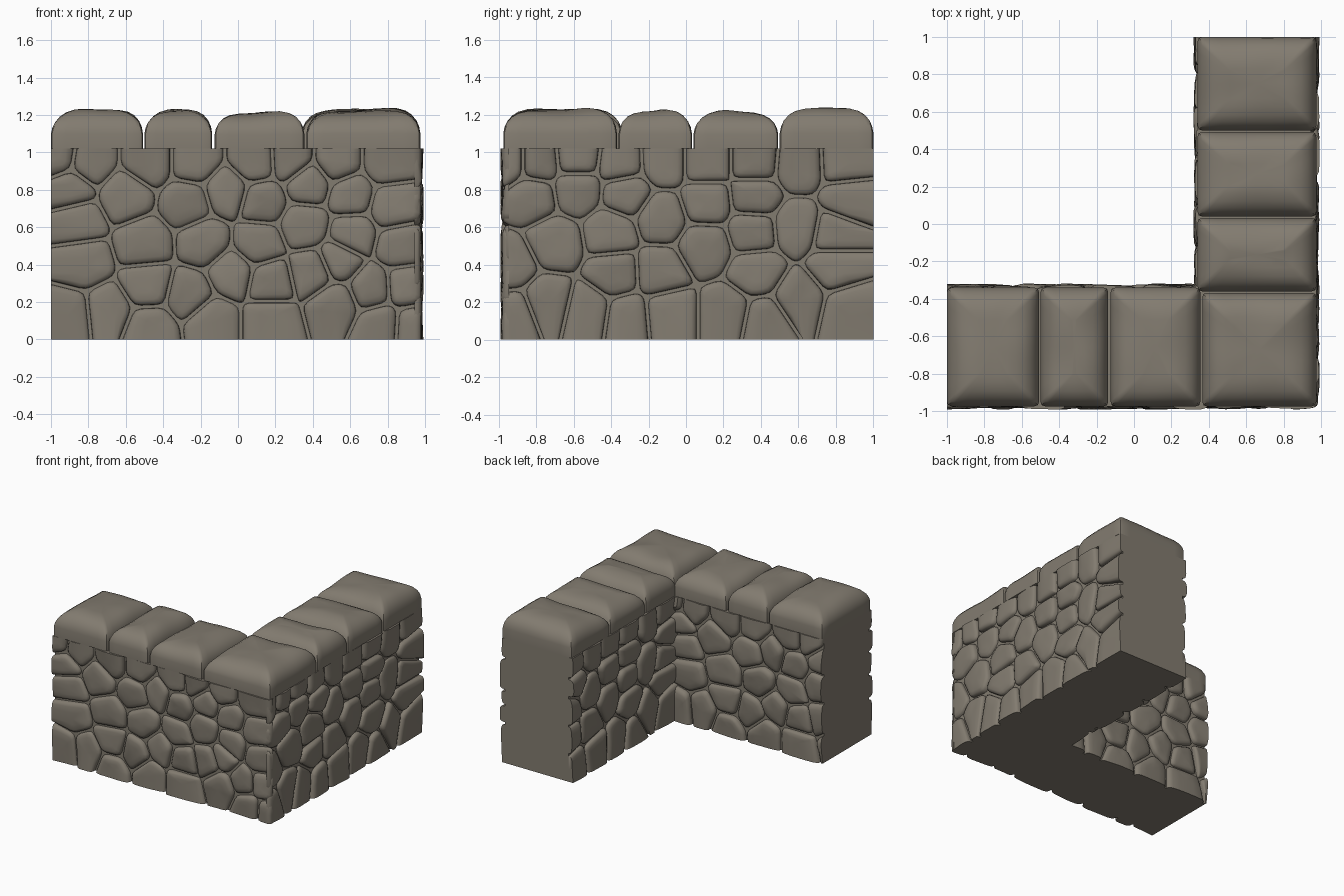
import bpy, bmesh, math, random
from mathutils import Vector, noise

if "Cube" in bpy.data.objects:
    bpy.data.objects.remove(bpy.data.objects["Cube"])

random.seed(4)
stone = bpy.data.materials.new("warm grey stone")
stone.diffuse_color = (0.225, 0.2, 0.162, 1)
stone.use_nodes = True
stone.node_tree.nodes["Principled BSDF"].inputs["Base Color"].default_value = stone.diffuse_color

TOP = 1.02                 # top of the rubble wall, underside of the coping
OUT, INN, END = 0.945, 0.365, 1.0   # mortar planes and cut ends


def finish(bm, name, angle):
    bmesh.ops.recalc_face_normals(bm, faces=bm.faces[:])
    me = bpy.data.meshes.new(name)
    bm.to_mesh(me)
    bm.free()
    me.materials.append(stone)
    me.shade_smooth()
    me.set_sharp_from_angle(angle=math.radians(angle))
    ob = bpy.data.objects.new(name, me)
    bpy.context.collection.objects.link(ob)
    return ob


def clip(poly, p, n):
    """Keep the part of a polygon where (q - p).n <= 0."""
    out = []
    for i, b in enumerate(poly):
        a = poly[i - 1]
        da, db = (a - p).dot(n), (b - p).dot(n)
        if (da < 0) != (db < 0):
            out.append(a.lerp(b, da / (da - db)))
        if db < 0:
            out.append(b)
    return out


def round_corners(poly, r, fixed=lambda q: False, cuts=2):
    """Fillet the corners and subdivide the long edges."""
    pts = []
    for i, b in enumerate(poly):
        a, c = poly[i - 1], poly[(i + 1) % len(poly)]
        if fixed(b):
            pts.append(b)
        else:
            p = b + (a - b).normalized() * min(r, (a - b).length * 0.4)
            q = b + (c - b).normalized() * min(r, (c - b).length * 0.4)
            pts += [p, p * 0.25 + b * 0.5 + q * 0.25, q]
    out = []
    for i, a in enumerate(pts):
        b = pts[(i + 1) % len(pts)]
        n = cuts if (b - a).length > 0.08 else 1
        out += [a.lerp(b, k / n) for k in range(n)]
    return out


def dome(bm, loops, place):
    """Skin stacked loops of (u, v, h) points into a closed stone."""
    rings = [[bm.verts.new(place(*p)) for p in lp] for lp in loops]
    n = len(rings[0])
    bm.faces.new(rings[0])
    for lo, hi in zip(rings, rings[1:]):
        for i in range(n):
            j = (i + 1) % n
            bm.faces.new((lo[i], lo[j], hi[j], hi[i]))
    c = sum((v.co for v in rings[-1]), Vector()) / n
    top = bm.verts.new(c)
    for i in range(n):
        bm.faces.new((rings[-1][i], rings[-1][(i + 1) % n], top))


def rubble(name, seeds, u0, u1, cut0, cut1, place):
    """Bulging Voronoi stones on one wall face; cut ends stay flat."""
    bm = bmesh.new()
    seeds = [Vector(s) for s in seeds]
    for s in seeds:
        poly = [Vector(p) for p in ((u0, 0), (u1, 0), (u1, TOP), (u0, TOP))]
        for t in seeds:
            if t is not s:
                n = (t - s).normalized()
                poly = clip(poly, (s + t) / 2 - n * 0.009, n)
        if len(poly) < 3:
            continue
        c = sum(poly, Vector((0, 0))) / len(poly)
        r = sum((p - c).length for p in poly) / len(poly)
        if r < 0.04:
            continue

        def edge_u(q):
            return (cut0 and abs(q.x - u0) < 1e-4) or (cut1 and abs(q.x - u1) < 1e-4)

        def edge_v(q):
            return abs(q.y - TOP) < 1e-4 or abs(q.y) < 1e-4

        poly = round_corners(poly, 0.035, lambda q: edge_u(q) or edge_v(q))
        h = random.uniform(0.03, 0.041)
        tilt = Vector((random.uniform(-1, 1), random.uniform(-1, 1))) * 0.3
        loops = []
        for inset, k in ((0, 0), (0.003, 0.45), (0.014, 0.75), (0.04, 0.95), (r * 0.6, 1.03)):
            lp = []
            for p in poly:
                q = c + (p - c) * (1 - min(inset / r, 0.7))
                if edge_u(p):
                    q.x = p.x
                if edge_v(p):
                    q.y = p.y
                w = 1 + tilt.dot(q - c) / r + 0.2 * noise.noise(Vector((q.x * 7, q.y * 7, h * 900)))
                lp.append((q.x, q.y, min(h * k * w, 0.046)))
            loops.append(lp)
        dome(bm, loops, place)
    return finish(bm, name, 50)


# Mortar core: L-shaped prism with flat ends
bm = bmesh.new()
plan = [(-END, -OUT), (OUT, -OUT), (OUT, END), (INN, END), (INN, -INN), (-END, -INN)]
base = bm.faces.new([bm.verts.new((x, y, 0)) for x, y in plan])
up = bmesh.ops.extrude_face_region(bm, geom=[base])["geom"]
bmesh.ops.translate(bm, vec=(0, 0, TOP), verts=[v for v in up if isinstance(v, bmesh.types.BMVert)])
finish(bm, "wall_core", 30)

# Stone centres on the front and right faces
front = [(-.97, .98), (-.79, .95), (-.48, .95), (-.23, .95), (.09, .95), (.28, .96), (.53, .95), (.8, .95),
         (-.9, .8), (-.6, .77), (-.27, .73), (-.06, .79), (.13, .74), (.38, .83), (.6, .77), (.83, .71),
         (-.86, .63), (-.5, .51), (-.18, .52), (.11, .51), (.36, .61), (.61, .56), (.87, .5), (-.83, .41),
         (-.48, .29), (-.26, .24), (-.03, .35), (.17, .31), (.4, .36), (.54, .42), (.71, .27), (.9, .28),
         (-.9, .13), (-.7, .15), (-.47, .06), (-.14, .1), (.17, .1), (.52, .19), (.76, .08), (.94, .07)]
right = [(-.95, .95), (-.79, .95), (-.58, .97), (-.35, .94), (-.12, .95), (.11, .95), (.37, .95), (.6, .93),
         (.85, .94), (-.82, .76), (-.58, .8), (-.32, .78), (-.13, .65), (.11, .73), (.37, .76), (.59, .6),
         (.87, .75), (-.94, .4), (-.7, .52), (-.4, .57), (-.38, .35), (-.14, .36), (.1, .5), (.36, .58),
         (.38, .36), (.8, .56), (.8, .39), (-.92, .13), (-.74, .2), (-.52, .15), (-.32, .12), (-.09, .14),
         (.22, .14), (.42, .1), (.6, .22), (.87, .16)]

# Rubble faces: two outer, two inner
rubble("front_stones", front, -END, 0.98, True, False, lambda u, v, h: (u, -OUT - h, v))
rubble("right_stones", right, -0.98, END, False, True, lambda u, v, h: (OUT + h, u, v))
rubble("inner_back_stones", [(-.6 - x, z) for x, z in front], -END, INN, True, True,
       lambda u, v, h: (u, -INN + h, v))
rubble("inner_left_stones", [(.6 - y, z) for y, z in right], -INN, END, True, True,
       lambda u, v, h: (INN - h, u, v))

# Coping stones: x0, x1, y0, y1, top height
A, B = 0.34, 0.975
caps = [(-1, -.508, -B, -A, .2), (-.5, -.138, -B, -A, .205), (-.125, .355, -B, -A, .19),
        (.365, B, -B, -.368, .2), (A, B, -.36, .032, .195), (A, B, .04, .492, .19), (A, B, .5, 1, .205)]
profile = ((0, 0), (0, .4), (.008, .55), (.025, .7), (.055, .84), (.095, .94), (.15, 1), (.2, 1.02))
for i, (x0, x1, y0, y1, h) in enumerate(caps):
    bm = bmesh.new()
    c = Vector(((x0 + x1) / 2, (y0 + y1) / 2))
    half = Vector((x1 - x0, y1 - y0)) / 2
    poly = round_corners([Vector(p) for p in ((x0, y0), (x1, y0), (x1, y1), (x0, y1))], 0.025, cuts=8)
    tilt = Vector((random.uniform(-1, 1), random.uniform(-1, 1))) * 0.05
    loops = []
    for inset, k in profile:
        lp = []
        for p in poly:
            d = p - c
            q = c + Vector((d.x * (1 - inset / half.x * 0.85), d.y * (1 - inset / half.y * 0.85)))
            w = 1
            if k > 0.4:
                w += tilt.dot(d) / half.length + 0.09 * noise.noise(Vector((q.x * 4, q.y * 4, i * 3.7)))
            lp.append((q.x, q.y, h * k * w))
        loops.append(lp)
    dome(bm, loops, lambda u, v, z: (u, v, TOP + z))
    finish(bm, f"coping_stone_{i + 1}", 40)
